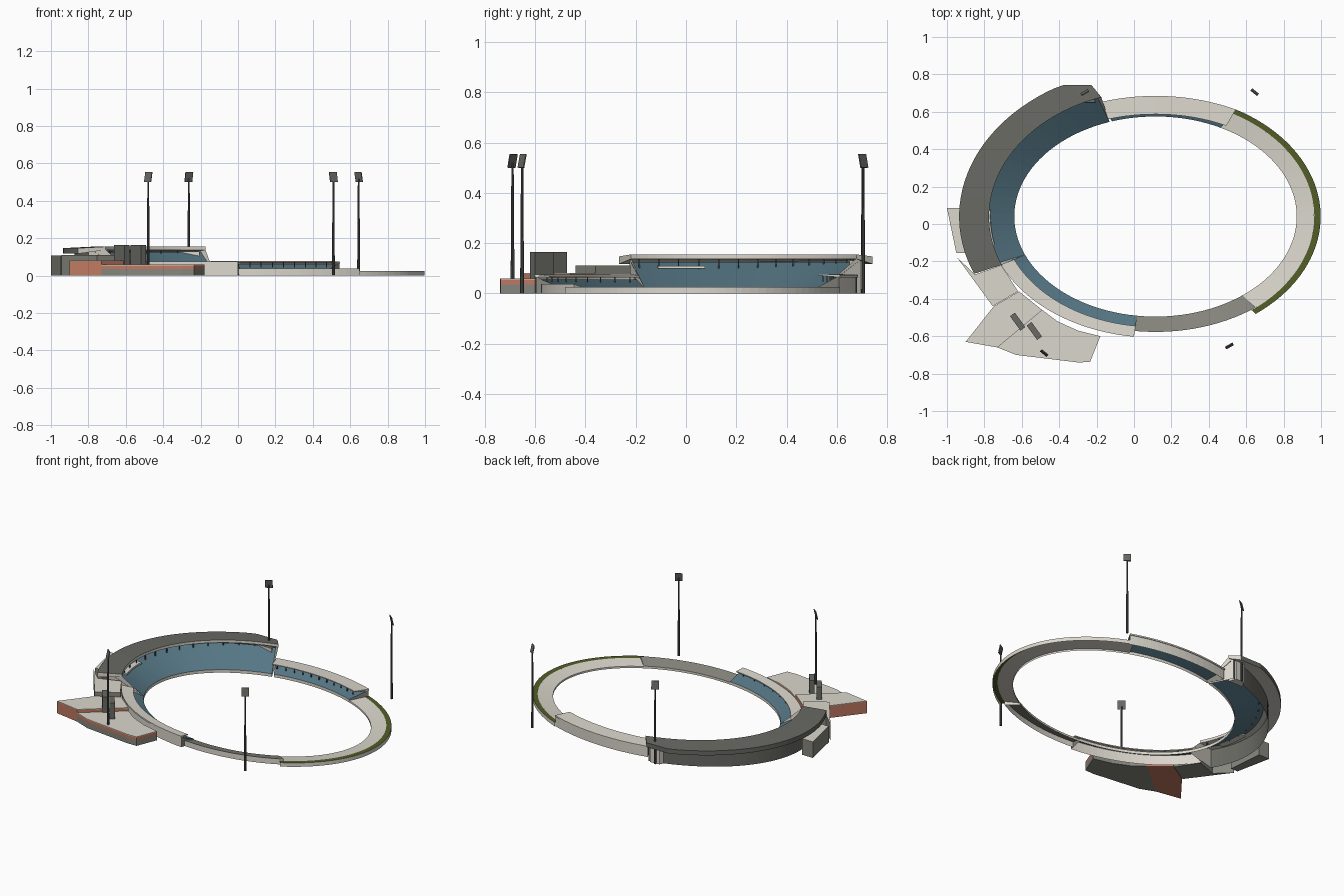
import bpy, bmesh, math
from mathutils import Vector

cube = bpy.data.objects.get("Cube")
if cube:
    bpy.data.objects.remove(cube)

CX, CY = 0.115, 0.04          # centre of the oval
FIELD = (0.755, 0.535)        # radii of the playing field edge


def material(name, rgb):
    m = bpy.data.materials.new(name)
    m.use_nodes = True
    m.diffuse_color = (*rgb, 1)
    m.node_tree.nodes["Principled BSDF"].inputs["Base Color"].default_value = (*rgb, 1)
    return m


TAN = material("pale concrete", (0.71, 0.68, 0.61))
DARK = material("dark roof grey", (0.14, 0.14, 0.125))
GREY = material("mid grey", (0.24, 0.24, 0.21))
BLUE = material("seat blue", (0.09, 0.18, 0.23))
BRICK = material("brick", (0.52, 0.19, 0.12))
GREEN = material("hedge green", (0.085, 0.11, 0.02))
POLE = material("pole grey", (0.08, 0.08, 0.08))


def finish(name, bm, mats):
    mesh = bpy.data.meshes.new(name)
    bm.to_mesh(mesh)
    bm.free()
    for m in mats:
        mesh.materials.append(m)
    ob = bpy.data.objects.new(name, mesh)
    bpy.context.collection.objects.link(ob)
    return ob


def oval(rx, ry, z, deg):
    t = math.radians(deg)
    return Vector((CX + rx * math.cos(t), min(CY + ry * math.sin(t), 0.742), z))


def sweep(name, profile, mats, t0, t1, closed=False):
    """Sweep a section of (rx, ry, z) points around the oval, one material per strip."""
    bm = bmesh.new()
    n = max(4, round(abs(t1 - t0) / 3))
    rows = [[bm.verts.new(oval(*p, t0 + (t1 - t0) * i / n)) for p in profile]
            for i in range(n + 1)]
    used = list(dict.fromkeys(mats))
    k = len(profile)
    for a, b in zip(rows, rows[1:]):
        for j in range(k if closed else k - 1):
            f = bm.faces.new((a[j], a[(j + 1) % k], b[(j + 1) % k], b[j]))
            f.material_index = used.index(mats[j])
    if closed:
        for cap in (rows[0], rows[-1][::-1]):
            bm.faces.new(cap).material_index = used.index(mats[-1])
    return finish(name, bm, used)


def end_wall(name, section, t, mat):
    bm = bmesh.new()
    bm.faces.new([bm.verts.new(oval(*p, t)) for p in section])
    return finish(name, bm, [mat])


def prism(name, outline, bands, top):
    """Upright prism with stacked (z, material) wall bands and a top colour."""
    bm = bmesh.new()
    used = list(dict.fromkeys([m for _, m in bands] + [top]))
    lower = [bm.verts.new((x, y, 0)) for x, y in outline]
    bm.faces.new(lower[::-1])
    for z, m in bands:
        upper = [bm.verts.new((x, y, z)) for x, y in outline]
        for i in range(len(outline)):
            j = (i + 1) % len(outline)
            f = bm.faces.new((lower[i], lower[j], upper[j], upper[i]))
            f.material_index = used.index(m)
        lower = upper
    bm.faces.new(lower).material_index = used.index(top)
    bmesh.ops.recalc_face_normals(bm, faces=bm.faces)
    return finish(name, bm, used)


def box(name, size, loc, mat, rot=(0, 0, 0)):
    bm = bmesh.new()
    bmesh.ops.create_cube(bm, size=1)
    bmesh.ops.scale(bm, vec=size, verts=bm.verts)
    ob = finish(name, bm, [mat])
    ob.location, ob.rotation_euler = loc, rot
    return ob


def stand(name, t0, t1, seat_back, seat_z, wall, roof_in, roof_out, z_in, z_out,
          thick, roof_mat, wall_mat, struts, open_ends):
    z_wall = z_out - thick / 2
    # seating bowl with a low front wall
    sweep(name + "_seats", [(*FIELD, 0), (*FIELD, 0.02), (*seat_back, seat_z)],
          [TAN, BLUE], t0, t1)
    # outer wall
    sweep(name + "_wall", [(*wall, 0), (*wall, z_wall)], [wall_mat], t0, t1)
    # roof slab
    sweep(name + "_roof", [(*roof_in, z_in), (*roof_out, z_out),
                           (*roof_out, z_out - thick), (*roof_in, z_in - thick * 0.6)],
          [roof_mat, roof_mat, TAN, TAN], t0, t1, closed=True)
    # end walls, either under the seats only or up to the roof
    inner = (*seat_back, seat_z) if open_ends else (*roof_in, z_in - thick * 0.5)
    for i, t in enumerate((t0, t1)):
        end_wall(f"{name}_end_{i}", [(*FIELD, 0), (*FIELD, 0.02), inner,
                                     (*wall, z_wall), (*wall, 0)], t,
                 GREY if open_ends else TAN)
    # roof struts
    z1 = z_in - thick * 0.5
    z0 = seat_z * 0.76
    for i in range(struts):
        p = oval(roof_in[0] + 0.012, roof_in[1] + 0.012, (z0 + z1) / 2,
                 t0 + (t1 - t0) * (i + 0.5) / struts)
        box(f"{name}_strut_{i}", (0.005, 0.005, z1 - z0), p, POLE)


# Covered stands
stand("west_stand", 109, 202.5, (0.95, 0.68), 0.125, (0.99, 0.692), (0.89, 0.675),
      (1.05, 0.80), 0.155, 0.147, 0.03, DARK, DARK, 14, False)
stand("north_stand", 62.5, 108, (0.90, 0.62), 0.06, (0.925, 0.64), (0.82, 0.547),
      (0.93, 0.645), 0.078, 0.074, 0.01, TAN, TAN, 11, True)
stand("southwest_stand", 202.5, 262.6, (0.87, 0.62), 0.055, (0.895, 0.643), (0.82, 0.59),
      (0.90, 0.648), 0.07, 0.076, 0.01, TAN, TAN, 9, True)

# Media balcony under the west roof
sweep("west_balcony", [(0.882, 0.67, 0.098), (0.94, 0.69, 0.098),
                       (0.94, 0.69, 0.108), (0.884, 0.672, 0.108)],
      [TAN] * 4, 177, 193, closed=True)

# Stair tower behind the north end of the west stand
prism("stair_tower", [(-0.31, 0.65), (-0.29, 0.695), (-0.225, 0.70), (-0.205, 0.65)],
      [(0.13, TAN)], DARK)

# Open terraces, the eastern one with a hedge strip along its rim
sweep("east_terrace", [(*FIELD, 0), (*FIELD, 0.012), (0.849, 0.63, 0.025)],
      [TAN] * 2, -52, 62.5)
sweep("east_hedge", [(0.849, 0.63, 0.025), (0.883, 0.655, 0.026)], [GREEN], -52.7, 61)
sweep("east_outer_wall", [(0.883, 0.655, 0), (0.883, 0.655, 0.026)], [TAN], -52.7, 61)
sweep("south_terrace", [(*FIELD, 0), (*FIELD, 0.015), (0.87, 0.617, 0.037),
                        (0.87, 0.617, 0)], [TAN, GREY, TAN], -97.4, -52)
for i, t in enumerate((-97.4, -52)):
    end_wall(f"south_terrace_end_{i}", [(*FIELD, 0), (*FIELD, 0.015),
                                        (0.87, 0.617, 0.037), (0.87, 0.617, 0)], t, TAN)

# Entrance buildings on the west side
prism("west_block", [(-1, 0.085), (-0.92, 0.085), (-0.90, -0.155), (-0.95, -0.155)],
      [(0.108, GREY)], TAN)
prism("link_block", [(-0.945, -0.18), (-0.85, -0.27), (-0.71, -0.22),
                     (-0.62, -0.36), (-0.755, -0.44)], [(0.11, GREY)], TAN)
prism("upper_plaza", [(-0.90, -0.63), (-0.75, -0.44), (-0.615, -0.36),
                      (-0.49, -0.46), (-0.73, -0.66)], [(0.078, BRICK), (0.082, TAN)], TAN)
prism("lower_plaza", [(-0.73, -0.66), (-0.49, -0.46), (-0.41, -0.52), (-0.30, -0.57),
                      (-0.18, -0.60), (-0.235, -0.738), (-0.30, -0.74), (-0.63, -0.70)],
      [(0.035, GREY), (0.055, BRICK), (0.06, TAN)], TAN)

# Plaza service towers
for i, (x, y) in enumerate(((-0.622, -0.522), (-0.533, -0.572))):
    box(f"plaza_tower_{i}", (0.095, 0.032, 0.11), (x, y, 0.11), DARK,
        (0, 0, math.radians(-54)))

# Floodlights, heads leaning in toward the field
for i, (x, y) in enumerate(((0.645, 0.705), (0.51, -0.652), (-0.48, -0.69), (-0.263, 0.703))):
    bm = bmesh.new()
    bmesh.ops.create_cone(bm, cap_ends=True, segments=8, radius1=0.008,
                          radius2=0.0045, depth=0.52)
    pole = finish(f"floodlight_pole_{i}", bm, [POLE])
    pole.location = (x, y, 0.26)
    turn = math.atan2(CY - y, CX - x) - math.pi / 2
    box(f"floodlight_head_{i}", (0.046, 0.005, 0.055), (x, y, 0.527), DARK,
        (math.radians(-12), 0, turn))
